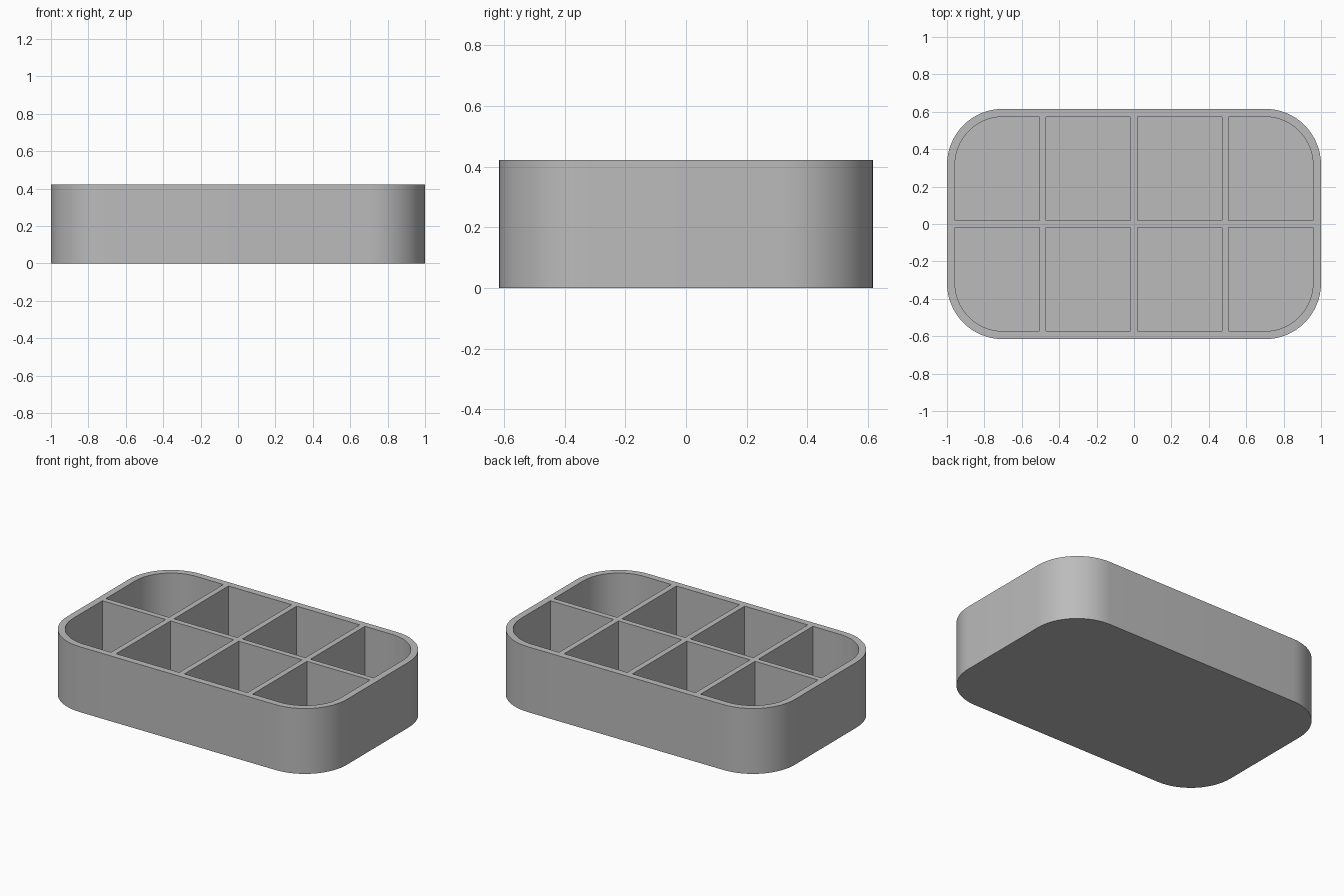
import bpy, bmesh, math

if "Cube" in bpy.data.objects:
    bpy.data.objects.remove(bpy.data.objects["Cube"])

HALF_X, HALF_Y, HEIGHT = 1.0, 0.616, 0.422
RADIUS, RIM, DIVIDER, FLOOR = 0.30, 0.043, 0.036, 0.04
COLS, ROWS, ARC = 4, 2, 16


def outline(x0, x1, y0, y1, radii):
    """Counter-clockwise rectangle, radii from the upper right corner onward."""
    pts = []
    corners = [(x1, y1, -1, -1), (x0, y1, 1, -1), (x0, y0, 1, 1), (x1, y0, -1, 1)]
    for i, ((x, y, sx, sy), r) in enumerate(zip(corners, radii)):
        if r == 0:
            pts.append((x, y))
            continue
        for k in range(ARC + 1):
            a = math.pi / 2 * (i + k / ARC)
            pts.append((x + sx * r + r * math.cos(a), y + sy * r + r * math.sin(a)))
    return pts


bm = bmesh.new()
rim_edges = []


def add_wall(pts, z_end):
    """Wall from the rim down to a flat closing face."""
    top = [bm.verts.new((x, y, HEIGHT)) for x, y in pts]
    low = [bm.verts.new((x, y, z_end)) for x, y in pts]
    n = len(pts)
    for i in range(n):
        j = (i + 1) % n
        bm.faces.new((low[i], low[j], top[j], top[i]))
        rim_edges.append(bm.edges.get((top[i], top[j])))
    bm.faces.new(low)


# outer shell and base
add_wall(outline(-HALF_X, HALF_X, -HALF_Y, HALF_Y, [RADIUS] * 4), 0)

# compartments, rounded only at the tray corners
in_x, in_y, in_r = HALF_X - RIM, HALF_Y - RIM, RADIUS - RIM
w = (2 * in_x - (COLS - 1) * DIVIDER) / COLS
d = (2 * in_y - (ROWS - 1) * DIVIDER) / ROWS
for c in range(COLS):
    for r in range(ROWS):
        x0, y0 = -in_x + c * (w + DIVIDER), -in_y + r * (d + DIVIDER)
        left, right, front, back = c == 0, c == COLS - 1, r == 0, r == ROWS - 1
        radii = [in_r * (right and back), in_r * (left and back),
                 in_r * (left and front), in_r * (right and front)]
        add_wall(outline(x0, x0 + w, y0, y0 + d, radii), FLOOR)

# top rim and divider tops
bmesh.ops.triangle_fill(bm, edges=rim_edges, use_beauty=True, normal=(0, 0, 1))
bmesh.ops.recalc_face_normals(bm, faces=bm.faces)

mesh = bpy.data.meshes.new("divided_tray")
bm.to_mesh(mesh)
bm.free()
tray = bpy.data.objects.new("divided_tray", mesh)
bpy.context.collection.objects.link(tray)

grey = bpy.data.materials.new("grey")
grey.diffuse_color = (0.5, 0.5, 0.5, 1)
grey.use_nodes = True
grey.node_tree.nodes["Principled BSDF"].inputs["Base Color"].default_value = grey.diffuse_color
mesh.materials.append(grey)

bpy.context.view_layer.objects.active = tray
tray.select_set(True)
bpy.ops.object.shade_smooth_by_angle(angle=math.radians(30))
